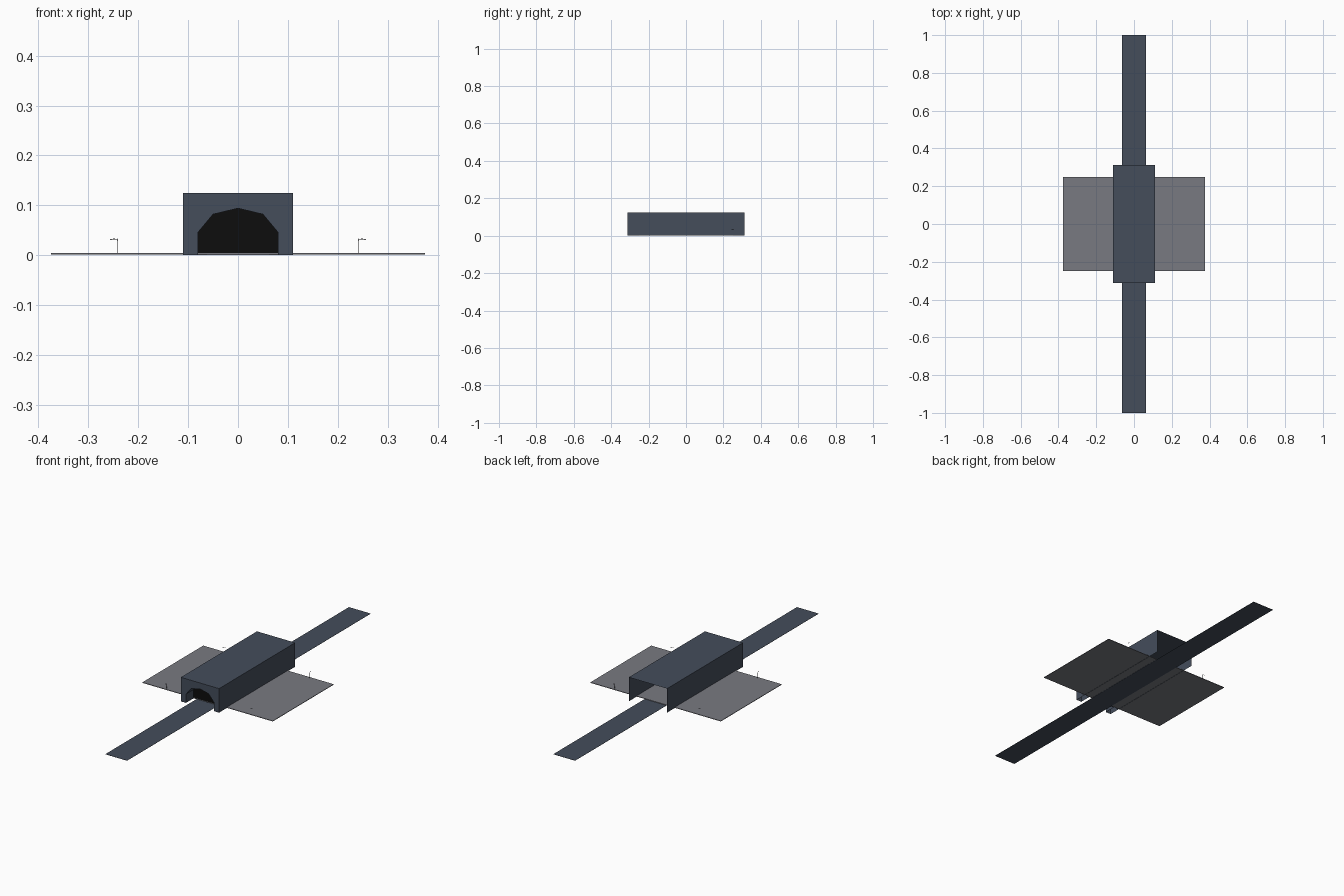
import bpy, bmesh, math

if "Cube" in bpy.data.objects:
    bpy.data.objects.remove(bpy.data.objects["Cube"])


def material(name, r, g, b):
    m = bpy.data.materials.new(name)
    m.diffuse_color = (r, g, b, 1)
    m.use_nodes = True
    m.node_tree.nodes["Principled BSDF"].inputs["Base Color"].default_value = m.diffuse_color
    return m


SLATE = material("slate", 0.058, 0.074, 0.105)
PAVING = material("paving_grey", 0.19, 0.195, 0.22)
BLACK = material("tunnel_black", 0.004, 0.004, 0.004)
METAL = material("lamp_metal", 0.05, 0.05, 0.055)


def build(name, mat, faces):
    """Object from a list of faces, each a list of points."""
    bm = bmesh.new()
    for pts in faces:
        bm.faces.new([bm.verts.new(p) for p in pts])
    bmesh.ops.remove_doubles(bm, verts=bm.verts, dist=1e-5)
    me = bpy.data.meshes.new(name)
    bm.to_mesh(me)
    bm.free()
    me.materials.append(mat)
    ob = bpy.data.objects.new(name, me)
    bpy.context.collection.objects.link(ob)
    return ob


def slab(name, mat, w, d, z0, z1):
    bpy.ops.mesh.primitive_cube_add(size=1, location=(0, 0, (z0 + z1) / 2))
    ob = bpy.context.object
    ob.name = name
    ob.scale = (w, d, z1 - z0)
    ob.data.materials.append(mat)


# road strip and paved ground
slab("road", SLATE, 0.125, 2.0, 0, 0.001)
slab("ground", PAVING, 0.75, 0.5, 0.0012, 0.004)

# tunnel: open-backed shell with an arched front
W, H, F, B = 0.11, 0.125, -0.3125, 0.3125
IN = -0.25
half = [(0.08, 0), (0.08, 0.046), (0.05, 0.082)]
arch = half + [(0, 0.094)] + [(-x, z) for x, z in reversed(half)]
at = lambda pts, y: [(x, y, z) for x, z in pts]
outline = [(-W, 0), (-W, H), (W, H), (W, 0)]
shell = [at(outline + arch, F)[::-1]]
shell += [[(a[0], F, a[1]), (b[0], F, b[1]), (b[0], B, b[1]), (a[0], B, a[1])]
          for a, b in zip(outline, outline[1:])]
build("tunnel_shell", SLATE, shell)
build("arch_reveal", SLATE,
      [[(a[0], F, a[1]), (b[0], F, b[1]), (b[0], IN, b[1]), (a[0], IN, a[1])]
       for a, b in zip(arch, arch[1:])])
build("tunnel_darkness", BLACK, [at(arch, IN)[::-1]])

# corner street lamps, arms turned outward along x or y in turn
for i, (sx, sy, ang) in enumerate([(1, -1, 0), (1, 1, 90), (-1, 1, 180), (-1, -1, 270)]):
    cu = bpy.data.curves.new("street_lamp", "CURVE")
    cu.dimensions = "3D"
    cu.bevel_depth = 0.0007
    cu.bevel_resolution = 0
    cu.use_fill_caps = True
    path = [(0, 0.003), (0, 0.029), (0.002, 0.032), (0.008, 0.0325), (0.016, 0.031)]
    sp = cu.splines.new("POLY")
    sp.points.add(len(path) - 1)
    for p, (x, z) in zip(sp.points, path):
        p.co = (x, 0, z, 1)
    cu.materials.append(METAL)
    ob = bpy.data.objects.new("street_lamp_%d" % (i + 1), cu)
    ob.location = (0.241 * sx, 0.241 * sy, 0)
    ob.rotation_euler.z = math.radians(ang)
    bpy.context.collection.objects.link(ob)
